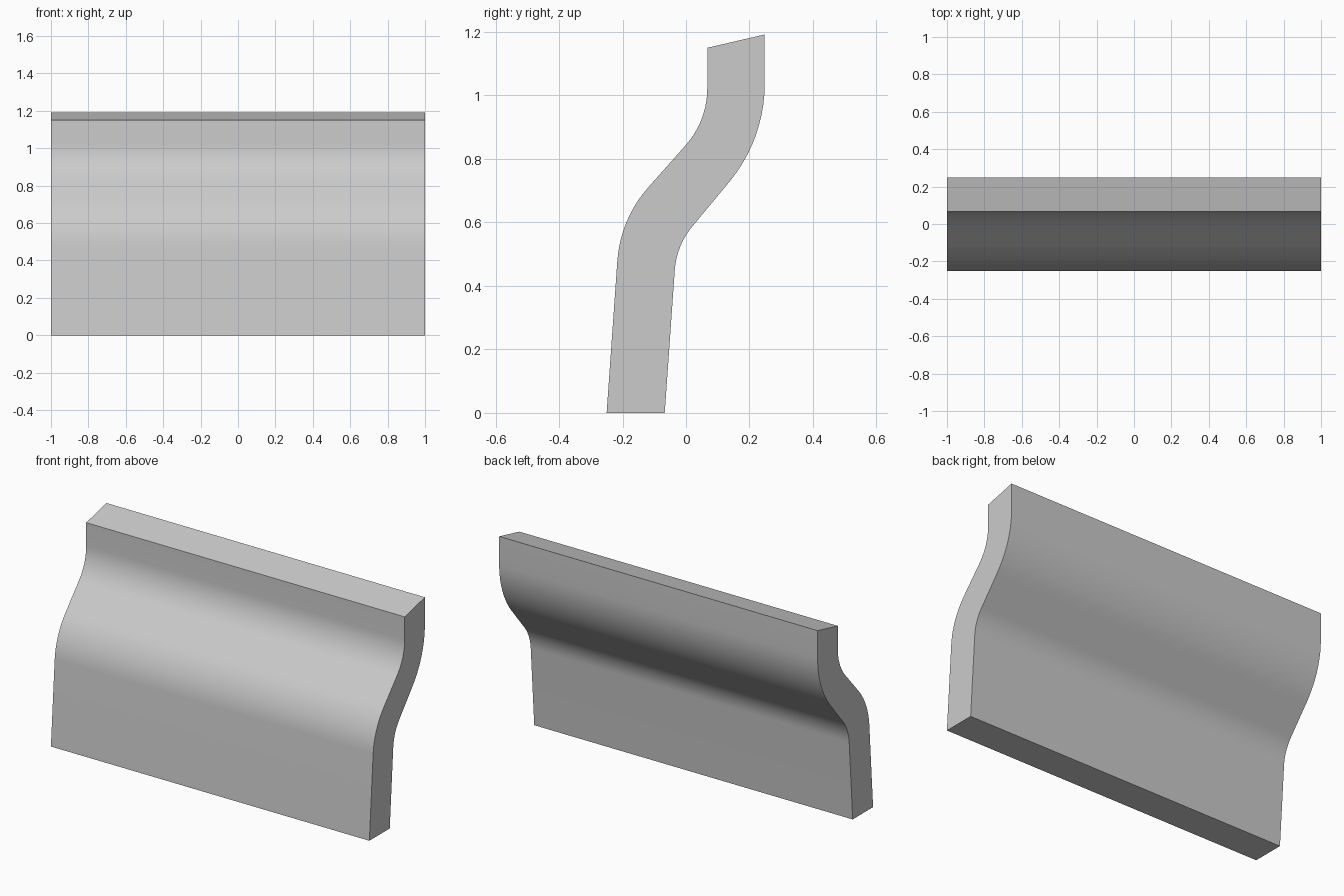
import bpy, bmesh, math
from mathutils import Vector

cube = bpy.data.objects.get("Cube")
if cube:
    bpy.data.objects.remove(cube, do_unlink=True)

HALF_WIDTH = 1.0
STEPS = 10


def fillet(before, corner, after, length):
    """Points of a circular arc rounding a corner, starting `length` away from it."""
    a, c, b = Vector(before), Vector(corner), Vector(after)
    p, q = c + (a - c).normalized() * length, c + (b - c).normalized() * length
    weight = math.sin((a - c).angle(b - c) / 2)
    arc = []
    for i in range(STEPS + 1):
        t = i / STEPS
        u, v, w = (1 - t) ** 2, 2 * t * (1 - t) * weight, t * t
        arc.append((p * u + c * v + q * w) / (u + v + w))
    return arc


def rounded_line(points, lengths):
    """A polyline whose inner corners are rounded."""
    line = [Vector(points[0])]
    for i, length in enumerate(lengths, 1):
        line += fillet(points[i - 1], points[i], points[i + 1], length)
    return line + [Vector(points[-1])]


# Side profile (y, z): front going up, back coming down
front = rounded_line([(-0.25, 0), (-0.207, 0.611), (0.067, 0.92), (0.067, 1.15)], [0.132, 0.102])
back = rounded_line([(0.248, 1.192), (0.248, 0.862), (-0.03, 0.527), (-0.067, 0)], [0.175, 0.078])
profile = front + back

# Extrude the profile across the width
bm = bmesh.new()
verts = [bm.verts.new((-HALF_WIDTH, y, z)) for y, z in profile]
face = bm.faces.new(verts)
grown = bmesh.ops.extrude_face_region(bm, geom=[face])
moved = [g for g in grown["geom"] if isinstance(g, bmesh.types.BMVert)]
bmesh.ops.translate(bm, verts=moved, vec=(2 * HALF_WIDTH, 0, 0))
bmesh.ops.recalc_face_normals(bm, faces=bm.faces)
mesh = bpy.data.meshes.new("curved_panel")
bm.to_mesh(mesh)
bm.free()

panel = bpy.data.objects.new("curved_panel", mesh)
bpy.context.collection.objects.link(panel)

# Plain grey
grey = bpy.data.materials.new("light_grey")
grey.use_nodes = True
colour = (0.6, 0.6, 0.6, 1)
grey.diffuse_color = colour
grey.node_tree.nodes["Principled BSDF"].inputs["Base Color"].default_value = colour
mesh.materials.append(grey)

# Smooth curves, crisp outline
bpy.context.view_layer.objects.active = panel
panel.select_set(True)
bpy.ops.object.shade_smooth_by_angle(angle=math.radians(30))
